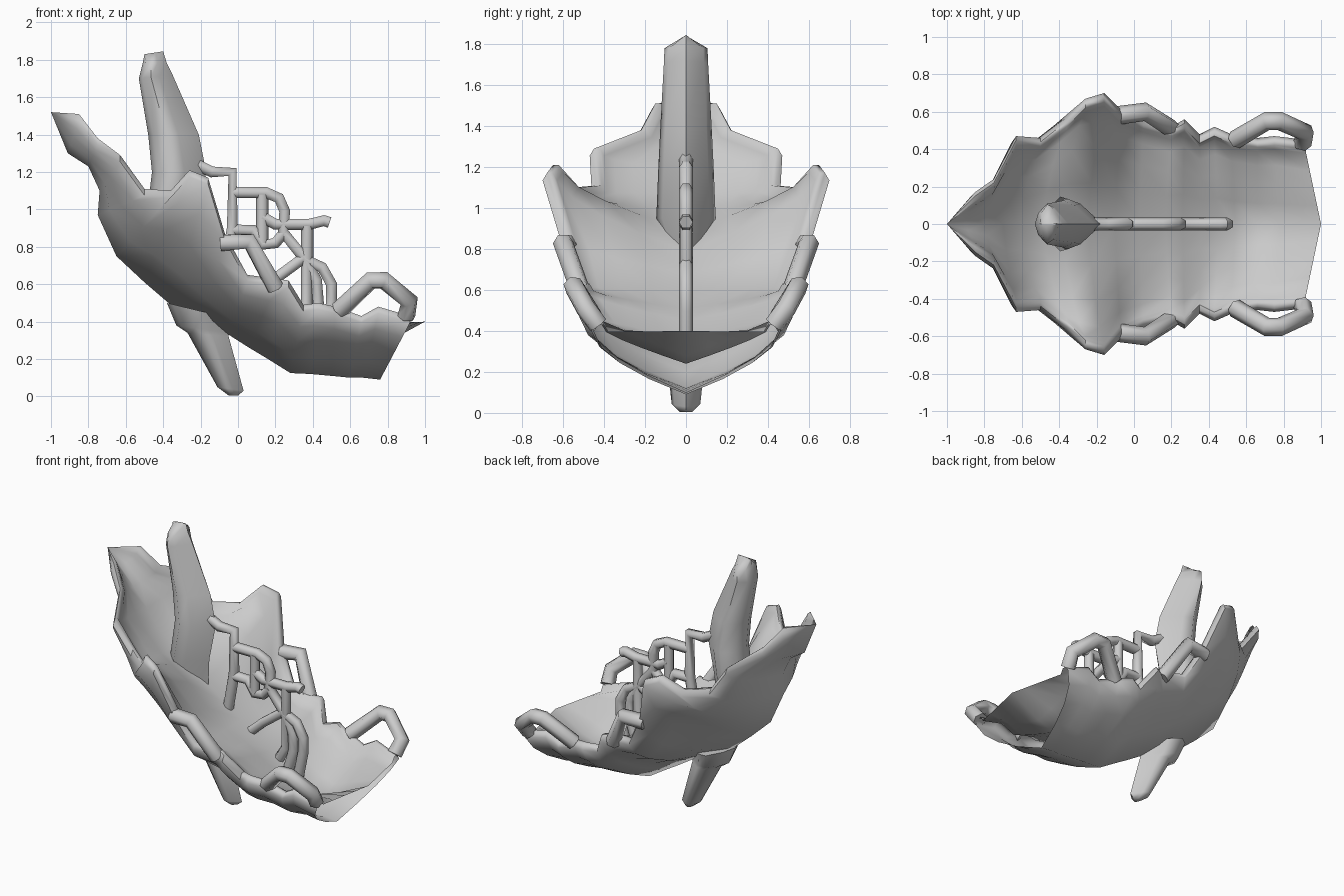
import bpy
import bmesh

if "Cube" in bpy.data.objects:
    bpy.data.objects.remove(bpy.data.objects["Cube"], do_unlink=True)

grey = bpy.data.materials.new("plain grey")
grey.use_nodes = True
colour = (0.6, 0.6, 0.6, 1)
grey.diffuse_color = colour
grey.node_tree.nodes["Principled BSDF"].inputs["Base Color"].default_value = colour


def add_mirror(obj):
    mirror = obj.modifiers.new("both sides", "MIRROR")
    mirror.use_axis = (False, True, False)
    mirror.use_clip = True


def loft(name, rows, ring=False, mirrored=False):
    """Skin a list of equal-length point rows, optionally as closed rings."""
    bm = bmesh.new()
    grid = [[bm.verts.new(point) for point in row] for row in rows]
    count = len(rows[0])
    for a, b in zip(grid, grid[1:]):
        for j in range(count if ring else count - 1):
            k = (j + 1) % count
            bm.faces.new((a[j], a[k], b[k], b[j]))
    if ring:
        bm.faces.new(grid[0])
        bm.faces.new(grid[-1])
    bmesh.ops.remove_doubles(bm, verts=bm.verts, dist=0.001)
    bmesh.ops.recalc_face_normals(bm, faces=bm.faces)
    mesh = bpy.data.meshes.new(name)
    bm.to_mesh(mesh)
    bm.free()
    obj = bpy.data.objects.new(name, mesh)
    bpy.context.collection.objects.link(obj)
    mesh.materials.append(grey)
    if mirrored:
        add_mirror(obj)
    bpy.ops.object.select_all(action="DESELECT")
    obj.select_set(True)
    bpy.context.view_layer.objects.active = obj
    bpy.ops.object.shade_smooth_by_angle(angle=1.1)


def tubes(name, paths, radius, mirrored=False):
    """Round bars following straight-sided paths."""
    curve = bpy.data.curves.new(name, "CURVE")
    curve.dimensions = "3D"
    curve.bevel_depth = radius
    curve.bevel_resolution = 1
    curve.use_fill_caps = True
    for path in paths:
        spline = curve.splines.new("POLY")
        spline.points.add(len(path) - 1)
        for point, place in zip(spline.points, path):
            point.co = (*place, 1)
    curve.materials.append(grey)
    obj = bpy.data.objects.new(name, curve)
    bpy.context.collection.objects.link(obj)
    if mirrored:
        add_mirror(obj)


def spike(name, levels):
    """Kite-section spike; each level is back x, z, front x, z, half width."""
    half = [(0, 0), (0.1, 0.55), (0.36, 1), (0.6, 0.8), (1, 0)]
    outline = half + [(t, -w) for t, w in half[-2:0:-1]]
    rows = []
    for xb, zb, xf, zf, width in levels:
        rows.append([(xb + (xf - xb) * t, width * w, zb + (zf - zb) * t)
                     for t, w in outline])
    loft(name, rows, ring=True)


# Shell stations: outer keel x, z; rim x, y, z; lining keel x, z
stations = [
    (-1, 1.52, -1, 0, 1.52, -1, 1.52),
    (-.91, 1.3, -.85, .17, 1.51, -.9, 1.41),
    (-.8, 1.23, -.75, .24, 1.38, -.8, 1.3),
    (-.74, 1.1, -.63, .47, 1.29, -.7, 1.18),
    (-.75, .97, -.5, .46, 1.11, -.62, 1.07),
    (-.65, .75, -.36, .57, 1.1, -.5, .97),
    (-.5, .61, -.26, .67, 1.21, -.4, .89),
    (-.36, .49, -.16, .7, 1.17, -.25, .79),
    (-.2, .41, -.07, .61, .87, -.1, .68),
    (-.05, .33, .05, .56, .65, .03, .6),
    (.06, .26, .2, .52, .63, .17, .51),
    (.16, .2, .27, .56, .62, .26, .45),
    (.28, .125, .35, .48, .49, .36, .38),
    (.39, .12, .43, .52, .5, .45, .33),
    (.5, .11, .52, .48, .48, .54, .27),
    (.6, .1, .66, .46, .43, .66, .24),
    (.67, .1, .75, .47, .48, .78, .28),
    (.76, .09, .92, .45, .43, 1, .4),
]


def arc(start, end, power):
    """Bowed line from a keel point out to a rim point."""
    line = []
    for i in range(5):
        t = i / 4
        line.append((start[0] + (end[0] - start[0]) * t,
                     end[1] * (1 - (1 - t) ** power),
                     start[1] + (end[2] - start[1]) * t))
    return line


# Double-walled shell, open between the walls; the lining flattens to the lip
rows = []
for kx, kz, rx, ry, rz, lx, lz in stations:
    wall = min(0.07, ry * 0.4)
    outer = arc((kx, kz), (rx, ry, rz - wall * 0.5), 1.8)
    crest = [(rx, ry - wall * 0.3, rz), (rx, ry - wall * 0.7, rz)]
    bow = 1.5 - 0.5 * max(0, lx)
    lining = arc((lx, lz), (rx, ry - wall, rz - wall * 0.5), bow)
    rows.append(outer + crest + lining[::-1])
loft("double_walled_shell", rows, mirrored=True)

# Mast and lower fin
spike("mast", [
    (-.5, 1.83, -.4, 1.845, .01),
    (-.51, 1.78, -.38, 1.78, .105),
    (-.53, 1.7, -.35, 1.72, .108),
    (-.48, 1.4, -.21, 1.4, .125),
    (-.46, 1.2, -.17, 1.2, .135),
    (-.49, .95, -.22, .95, .145),
    (-.45, .68, -.23, .68, .06),
])
spike("lower_fin", [
    (-.38, .5, -.05, .42, .16),
    (-.33, .38, -.05, .34, .12),
    (-.27, .34, -.05, .32, .1),
    (-.11, .05, .03, .03, .07),
    (-.05, .005, 0, .005, .03),
])

# Handle loops along both rims
tubes("rim_loops", [
    [(-.09, .58, .82), (.06, .6, .83), (.2, .51, .58)],
    [(.54, .45, .46), (.71, .55, .62), (.78, .55, .62), (.915, .49, .51), (.9, .43, .43)],
], 0.05, mirrored=True)

# Branching lattice on the centre plane
branches = [
    [(-.22, 1.24), (-.14, 1.2), (-.03, 1.2), (-.03, .9), (-.08, .62)],
    [(-.03, 1.09), (.15, 1.09), (.22, 1.06), (.25, .99), (.24, .88), (.36, .73),
     (.45, .69), (.5, .6), (.5, .5), (.46, .3)],
    [(-.03, .89), (.08, .89), (.13, .81), (.2, .82), (.25, .88)],
    [(.13, 1.08), (.13, .82)],
    [(.13, .96), (.2, .92), (.38, .92), (.46, .94), (.49, .93)],
    [(.37, .92), (.37, .5), (.3, .38)],
    [(.35, .74), (.2, .63), (.1, .54)],
    [(.36, .73), (.42, .62), (.43, .5), (.38, .33)],
]
tubes("lattice", [[(x, 0, z) for x, z in path] for path in branches], 0.034)
